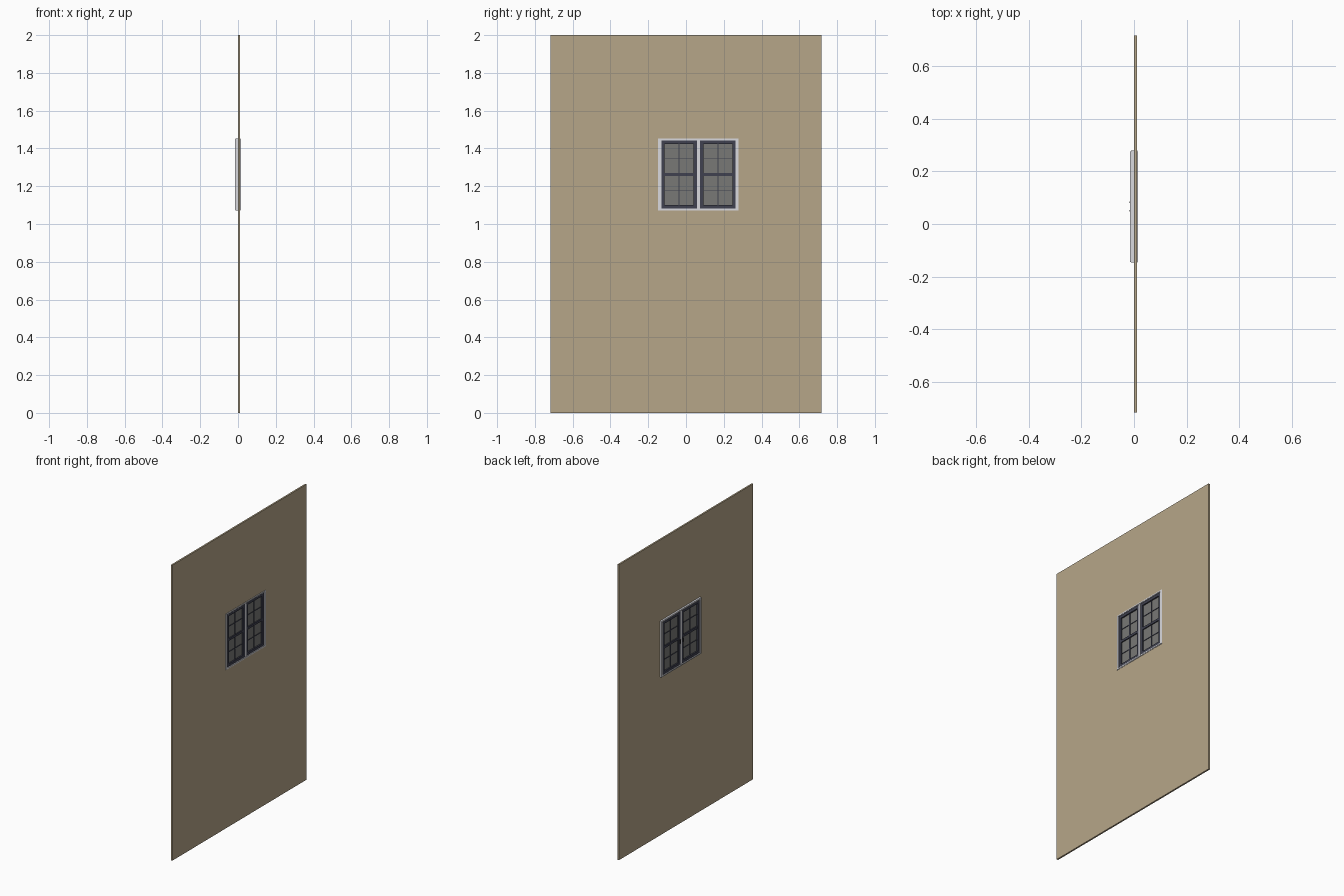
import bpy, bmesh
from mathutils import Matrix, Vector

if "Cube" in bpy.data.objects:
    bpy.data.objects.remove(bpy.data.objects["Cube"])

CY, CZ = 0.066, 1.262          # window centre on the wall


def material(name, rgb):
    m = bpy.data.materials.new(name)
    m.diffuse_color = (*rgb, 1)
    m.use_nodes = True
    m.node_tree.nodes["Principled BSDF"].inputs["Base Color"].default_value = m.diffuse_color
    return m


plaster = material("plaster", (0.47, 0.38, 0.25))
paint = material("white_paint", (0.70, 0.70, 0.74))
dark = material("dark_sash", (0.05, 0.053, 0.08))
pane = material("pane_grey", (0.19, 0.19, 0.18))
metal = material("dark_metal", (0.03, 0.03, 0.035))


def finish(name, bm, mat):
    bmesh.ops.recalc_face_normals(bm, faces=bm.faces)
    me = bpy.data.meshes.new(name)
    bm.to_mesh(me)
    bm.free()
    me.materials.append(mat)
    ob = bpy.data.objects.new(name, me)
    bpy.context.collection.objects.link(ob)
    return ob


def add_box(bm, x, y, z):
    size = [b - a for a, b in (x, y, z)]
    mid = [(a + b) / 2 for a, b in (x, y, z)]
    bmesh.ops.create_cube(bm, size=1, matrix=Matrix.Translation(mid) @ Matrix.Diagonal((*size, 1)))


def ring(name, x, outer, inner, mat):
    """Rectangular ring with mitred corners; rectangles are (y0, y1, z0, z1)."""
    bm = bmesh.new()

    def loop(r, px):
        y0, y1, z0, z1 = r
        return [bm.verts.new((px, y, z)) for y, z in ((y0, z0), (y1, z0), (y1, z1), (y0, z1))]
    loops = [loop(outer, x[0]), loop(outer, x[1]), loop(inner, x[1]), loop(inner, x[0])]
    for k in range(4):
        a, b = loops[k], loops[(k + 1) % 4]
        for i in range(4):
            j = (i + 1) % 4
            bm.faces.new((a[i], a[j], b[j], b[i]))
    return finish(name, bm, mat)


def rect(cy, cz, hy, hz):
    return (cy - hy, cy + hy, cz - hz, cz + hz)


# Wall panel with its window opening
ring("wall", (0.0, 0.011), (-0.717, 0.717, 0, 2), rect(CY, CZ, 0.204, 0.182), plaster)

# Outer frame: jamb lining plus a thin raised casing on each face
ring("window_frame", (-0.012, 0.013), rect(CY, CZ, 0.213, 0.190), rect(CY, CZ, 0.197, 0.179), paint)
ring("front_casing", (0.013, 0.015), rect(CY, CZ, 0.210, 0.187), rect(CY, CZ, 0.199, 0.181), paint)
ring("back_casing", (-0.015, -0.012), rect(CY, CZ, 0.210, 0.187), rect(CY, CZ, 0.199, 0.181), paint)

# Centre mullion
bm = bmesh.new()
add_box(bm, (-0.012, 0.013), (CY - 0.008, CY + 0.008), (CZ - 0.179, CZ + 0.179))
finish("centre_mullion", bm, paint)

# Two matching sashes
for side, label in ((-1, "left"), (1, "right")):
    sy = CY + side * 0.1025
    hy, hz, w = 0.0945, 0.179, 0.018
    ring(label + "_sash", (-0.010, 0.010), rect(sy, CZ, hy, hz), rect(sy, CZ, hy - w, hz - w), dark)

    # Middle rail and thin glazing bars
    bm = bmesh.new()
    add_box(bm, (-0.008, 0.008), (sy - hy + w, sy + hy - w), (CZ - 0.008, CZ + 0.008))
    finish(label + "_middle_rail", bm, dark)
    bm = bmesh.new()
    add_box(bm, (-0.005, 0.005), (sy - 0.0025, sy + 0.0025), (CZ - hz + w, CZ + hz - w))
    for dz in (-0.086, 0.086):
        add_box(bm, (-0.004, 0.004), (sy - hy + w, sy + hy - w), (CZ + dz - 0.0025, CZ + dz + 0.0025))
    finish(label + "_glazing_bars", bm, dark)

    # Glass
    bm = bmesh.new()
    add_box(bm, (-0.001, 0.001), (sy - hy + w, sy + hy - w), (CZ - hz + w, CZ + hz - w))
    finish(label + "_glass", bm, pane)

    # Handle on the back: plate, stem and lever
    y = CY + side * 0.016
    bm = bmesh.new()
    add_box(bm, (-0.012, -0.010), (y - 0.004, y + 0.004), (1.225, 1.257))
    add_box(bm, (-0.015, -0.012), (y - 0.0025, y + 0.0025), (1.246, 1.252))
    add_box(bm, (-0.017, -0.0145), (y - 0.003, y + 0.003), (1.228, 1.253))
    finish(label + "_handle", bm, metal)
